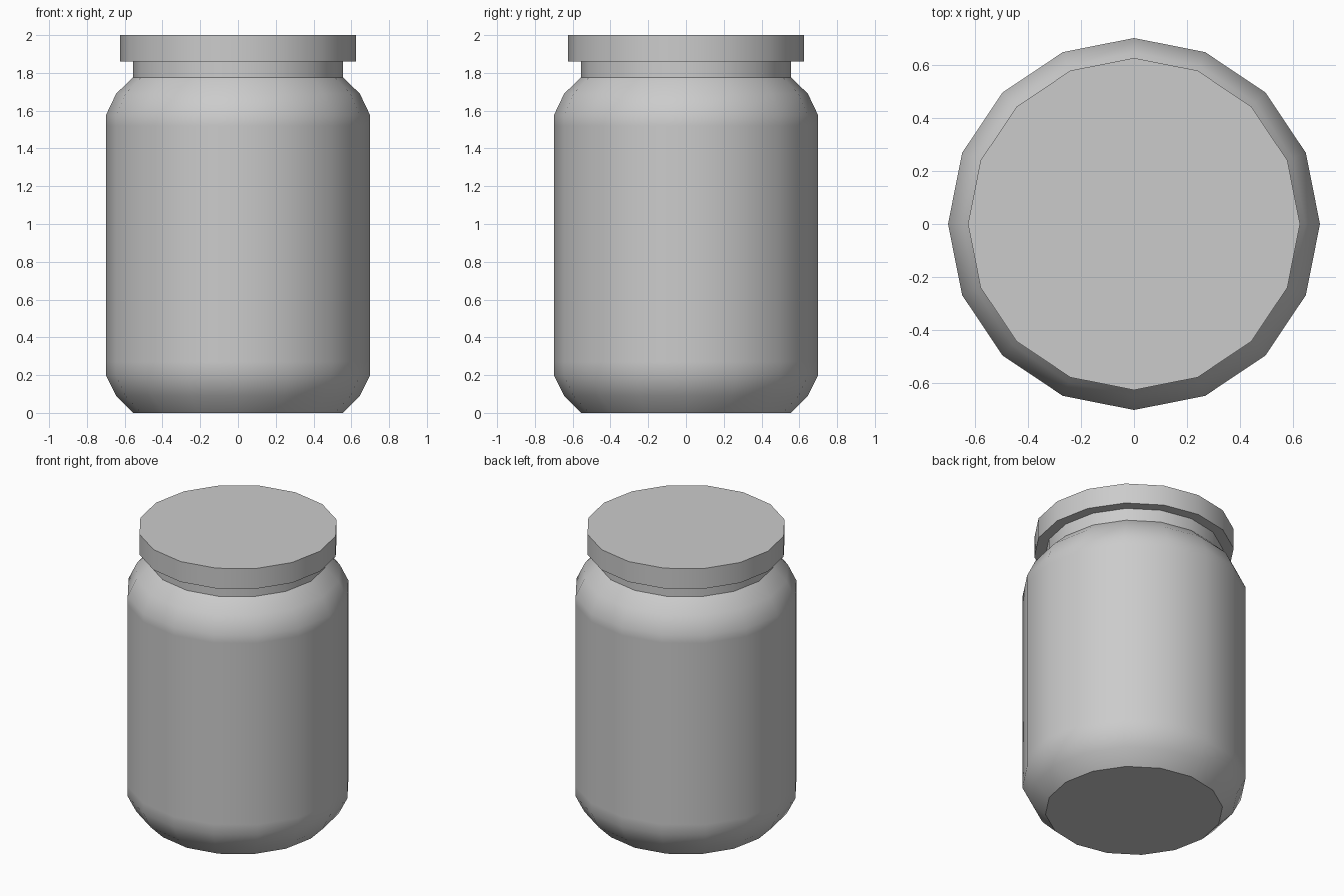
import bpy, bmesh, math

if "Cube" in bpy.data.objects:
    bpy.data.objects.remove(bpy.data.objects["Cube"])

SIDES = 16


def lathe(name, profile, angle):
    """Revolve (radius, z) points around z, capping both ends."""
    bm = bmesh.new()
    rings = []
    for r, z in profile:
        rings.append([bm.verts.new((r * math.cos(2 * math.pi * i / SIDES),
                                    r * math.sin(2 * math.pi * i / SIDES), z))
                      for i in range(SIDES)])
    for low, high in zip(rings, rings[1:]):
        for i in range(SIDES):
            j = (i + 1) % SIDES
            bm.faces.new((low[i], low[j], high[j], high[i]))
    bm.faces.new(rings[0][::-1])
    bm.faces.new(rings[-1])
    mesh = bpy.data.meshes.new(name)
    bm.to_mesh(mesh)
    bm.free()
    obj = bpy.data.objects.new(name, mesh)
    bpy.context.collection.objects.link(obj)
    bpy.ops.object.select_all(action='DESELECT')
    obj.select_set(True)
    bpy.context.view_layer.objects.active = obj
    bpy.ops.object.shade_smooth_by_angle(angle=math.radians(angle))
    return obj


# Jar body: chamfered base, straight wall, rounded shoulder, neck
lathe("jar_body", [(0.555, 0.0), (0.645, 0.09), (0.70, 0.20), (0.70, 0.27),
                   (0.70, 1.52), (0.70, 1.575), (0.645, 1.69),
                   (0.557, 1.775), (0.557, 1.86)], 40)

# Lid: overhanging flat disc
lathe("lid", [(0.625, 1.86), (0.625, 2.0)], 40)
